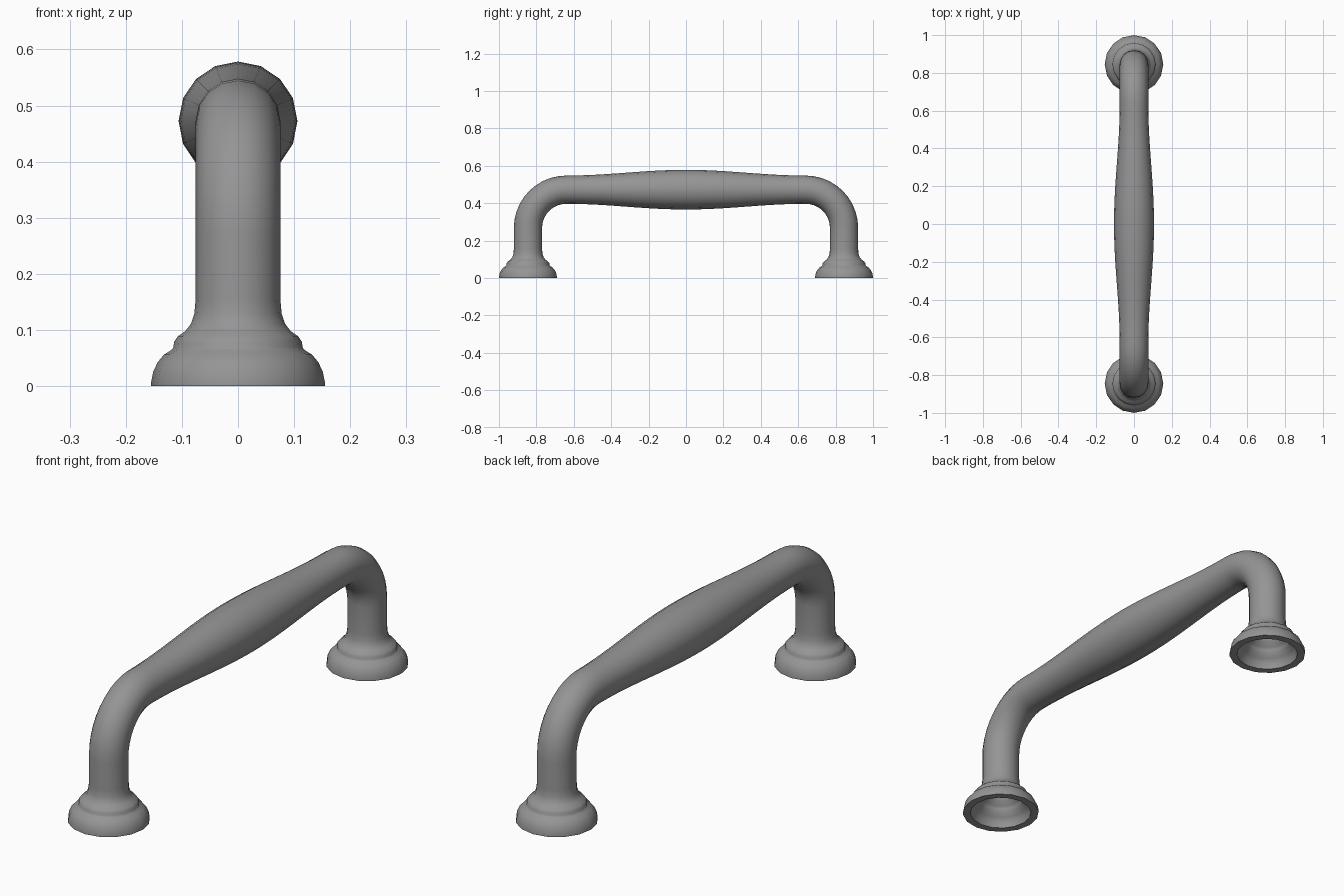
import bpy, bmesh
from math import sin, cos, pi, radians
from mathutils import Vector

if "Cube" in bpy.data.objects:
    bpy.data.objects.remove(bpy.data.objects["Cube"])

SIDES = 16
LEG_Y, BAR_Z, TUBE_R, BEND_R = 0.845, 0.4725, 0.0755, 0.205
BEND_Y, BEND_Z = LEG_Y - BEND_R, BAR_Z - BEND_R

# each station: (y, z, radius, direction angle from straight up towards the middle)
stations = []

# hollow inside of the foot, then its stepped outer flare
cavity = [(0.045, 0.16), (0.048, 0.12), (0.06, 0.092), (0.08, 0.077),
          (0.087, 0.068), (0.09, 0.052), (0.107, 0.04), (0.119, 0.022), (0.124, 0.0)]
flare = [(0.155, 0.0), (0.155, 0.006), (0.151, 0.026), (0.143, 0.043), (0.132, 0.056),
         (0.118, 0.065), (0.115, 0.069), (0.114, 0.079), (0.107, 0.089), (0.094, 0.098),
         (0.084, 0.111), (0.078, 0.128), (TUBE_R, 0.155)]
for r, z in cavity + flare:
    stations.append((-LEG_Y, z, r, 0.0))

# rounded corner
for i in range(11):
    a = pi / 2 * i / 10
    stations.append((-BEND_Y - BEND_R * cos(a), BEND_Z + BEND_R * sin(a), TUBE_R, a))

# swelling grip up to the middle
for i in range(1, 13):
    t = 1 - i / 12
    r = TUBE_R + 0.0305 * (1 + cos(pi * t)) / 2
    stations.append((-BEND_Y * t, BAR_Z, r, pi / 2))

# mirrored other half
stations += [(-y, z, r, pi - a) for y, z, r, a in reversed(stations[:-1])]

# sweep the rings along the path
bm = bmesh.new()
rings = []
for y, z, r, a in stations:
    out = Vector((0, -cos(a), sin(a)))
    side = Vector((1, 0, 0))
    c = Vector((0, y, z))
    rings.append([bm.verts.new(c + r * (cos(2 * pi * k / SIDES) * side
                                        + sin(2 * pi * k / SIDES) * out))
                  for k in range(SIDES)])
for p, q in zip(rings, rings[1:]):
    for k in range(SIDES):
        n = (k + 1) % SIDES
        bm.faces.new((p[k], p[n], q[n], q[k]))
bm.faces.new(rings[0])
bm.faces.new(rings[-1])
bmesh.ops.recalc_face_normals(bm, faces=bm.faces)

mesh = bpy.data.meshes.new("pull_handle")
bm.to_mesh(mesh)
bm.free()
handle = bpy.data.objects.new("pull_handle", mesh)
bpy.context.collection.objects.link(handle)

# dark grey metal
metal = bpy.data.materials.new("dark_metal")
metal.diffuse_color = (0.3, 0.3, 0.3, 1)
metal.use_nodes = True
metal.node_tree.nodes["Principled BSDF"].inputs["Base Color"].default_value = metal.diffuse_color
mesh.materials.append(metal)

bpy.context.view_layer.objects.active = handle
handle.select_set(True)
bpy.ops.object.shade_smooth_by_angle(angle=radians(60))
